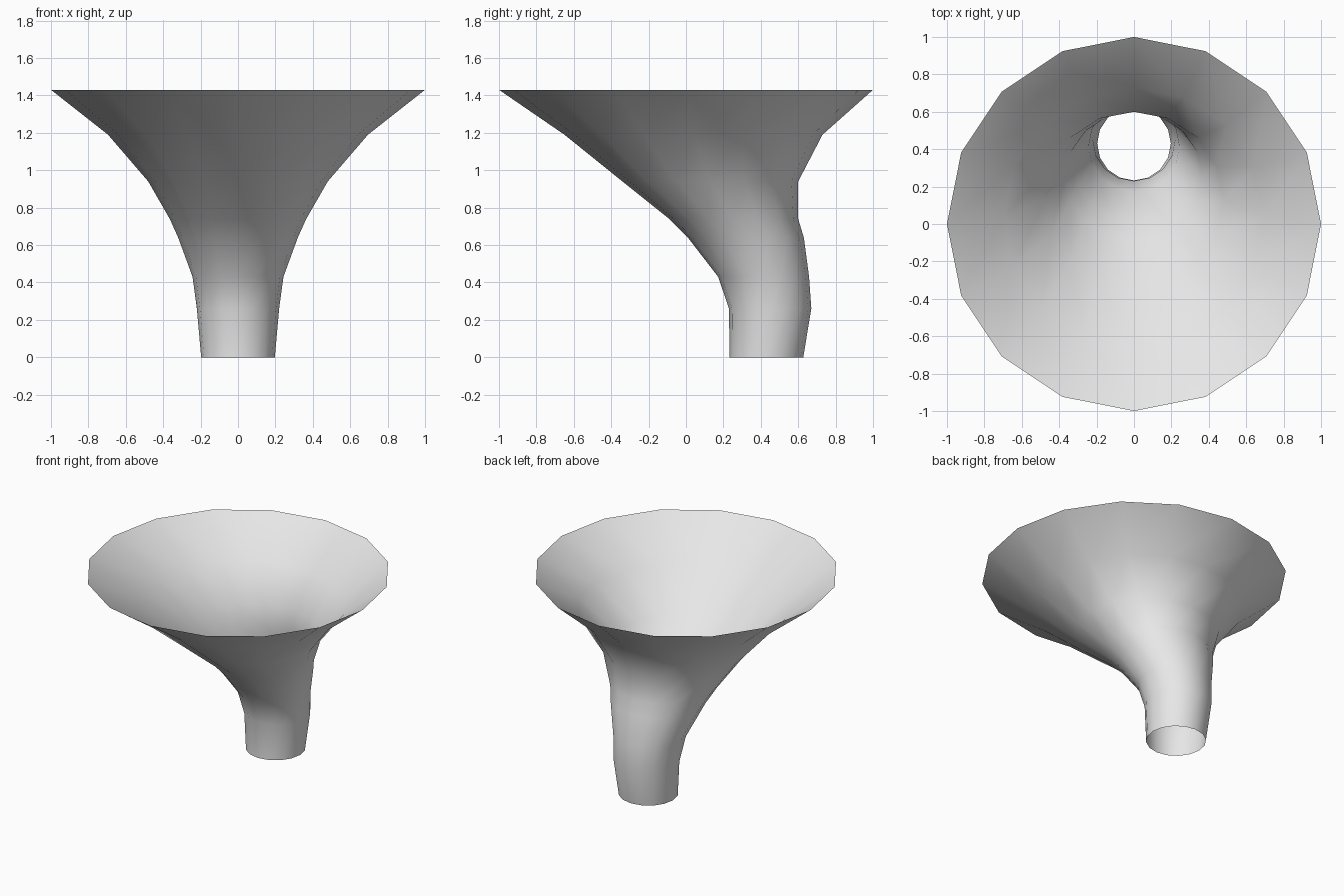
import bpy
import bmesh
from math import cos, sin, tau

cube = bpy.data.objects.get("Cube")
if cube:
    bpy.data.objects.remove(cube, do_unlink=True)

SIDES = 16

# Ring stations from spout to rim: height, centre y, half width, half depth
RINGS = [
    (0.00, 0.43, 0.197, 0.197),
    (0.26, 0.45, 0.22, 0.22),
    (0.43, 0.415, 0.243, 0.243),
    (0.64, 0.32, 0.32, 0.31),
    (0.74, 0.255, 0.365, 0.345),
    (0.94, 0.13, 0.48, 0.47),
    (1.19, 0.04, 0.695, 0.69),
    (1.43, 0.00, 1.00, 1.00),
]


def loft(name, rings, material):
    """Skin a row of horizontal rings into an open, smooth shell."""
    bm = bmesh.new()
    loops = []
    for z, cy, rx, ry in rings:
        loops.append([bm.verts.new((rx * cos(tau * i / SIDES),
                                    cy + ry * sin(tau * i / SIDES), z))
                      for i in range(SIDES)])
    for low, high in zip(loops, loops[1:]):
        for i in range(SIDES):
            j = (i + 1) % SIDES
            face = bm.faces.new((low[i], low[j], high[j], high[i]))
            face.smooth = True
    mesh = bpy.data.meshes.new(name)
    bm.to_mesh(mesh)
    bm.free()
    mesh.materials.append(material)
    obj = bpy.data.objects.new(name, mesh)
    bpy.context.collection.objects.link(obj)
    return obj


# Plain light grey
grey = bpy.data.materials.new("light_grey")
grey.use_nodes = True
colour = (0.8, 0.8, 0.8, 1.0)
grey.diffuse_color = colour
grey.node_tree.nodes["Principled BSDF"].inputs["Base Color"].default_value = colour

# Open funnel with its spout offset towards the back
loft("funnel_shell", RINGS, grey)
